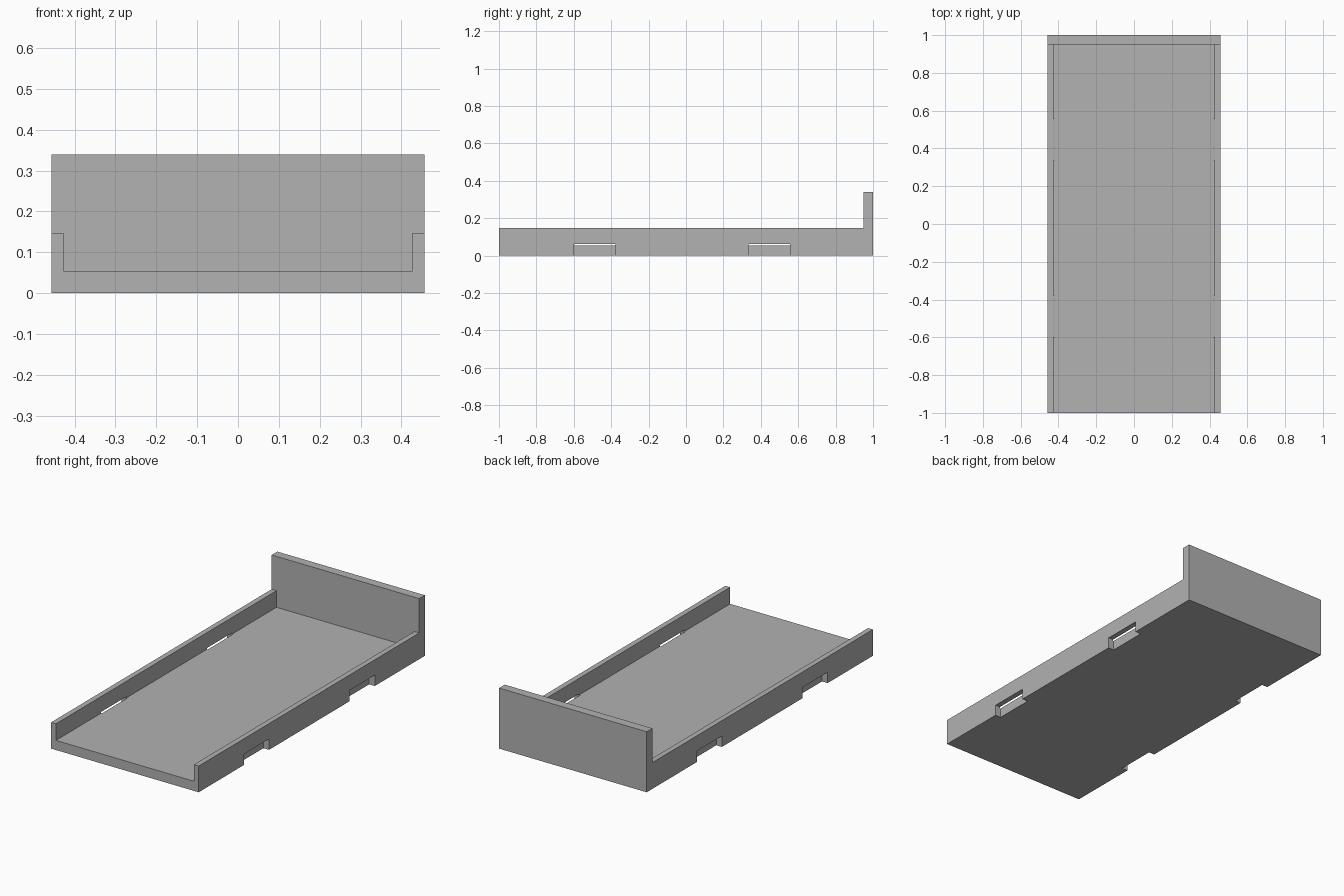
import bpy
import bmesh
from mathutils import Matrix, Vector

if "Cube" in bpy.data.objects:
    bpy.data.objects.remove(bpy.data.objects["Cube"], do_unlink=True)

HALF_W, INNER_W, NOTCH_W = 0.457, 0.427, 0.422
WALL_H, FLOOR_H, BACK_H, NOTCH_H = 0.147, 0.054, 0.339, 0.061
BACK_Y = 0.95

grey = bpy.data.materials.new("plain grey")
grey.use_nodes = True
colour = (0.445, 0.445, 0.445, 1)
grey.diffuse_color = colour
grey.node_tree.nodes["Principled BSDF"].inputs["Base Color"].default_value = colour


def add_object(name, bm):
    bmesh.ops.recalc_face_normals(bm, faces=bm.faces)
    mesh = bpy.data.meshes.new(name)
    bm.to_mesh(mesh)
    bm.free()
    mesh.materials.append(grey)
    obj = bpy.data.objects.new(name, mesh)
    bpy.context.collection.objects.link(obj)
    return obj


def box(name, low, high):
    low, high = Vector(low), Vector(high)
    bm = bmesh.new()
    place = Matrix.Translation((low + high) / 2) @ Matrix.Diagonal((high - low).to_4d())
    bmesh.ops.create_cube(bm, size=1, matrix=place)
    return add_object(name, bm)


def cut(target, cutter):
    cutter.hide_render = True
    mod = target.modifiers.new("cut", "BOOLEAN")
    mod.operation = "DIFFERENCE"
    mod.solver = "EXACT"
    mod.object = cutter
    bpy.context.view_layer.objects.active = target
    bpy.ops.object.modifier_apply(modifier=mod.name)
    bpy.data.objects.remove(cutter, do_unlink=True)


# L-shaped side profile, extruded across the width
profile = [(-1, 0), (1, 0), (1, BACK_H), (BACK_Y, BACK_H), (BACK_Y, WALL_H), (-1, WALL_H)]
bm = bmesh.new()
side = bm.faces.new([bm.verts.new((-HALF_W, y, z)) for y, z in profile])
sweep = bmesh.ops.extrude_face_region(bm, geom=[side])
moved = [v for v in sweep["geom"] if isinstance(v, bmesh.types.BMVert)]
bmesh.ops.translate(bm, verts=moved, vec=(2 * HALF_W, 0, 0))
tray = add_object("tray_with_backboard", bm)

# Open channel between the side walls
cut(tray, box("channel_cutter", (-INNER_W, -1.1, FLOOR_H), (INNER_W, BACK_Y, 0.5)))

# Two notches along the bottom of each side, slightly deeper than the wall
for sign in (-1, 1):
    for start, end in ((-0.6, -0.378), (0.335, 0.557)):
        xs = sorted((sign * NOTCH_W, sign * 0.6))
        cut(tray, box("notch_cutter", (xs[0], start, -0.1), (xs[1], end, NOTCH_H)))
